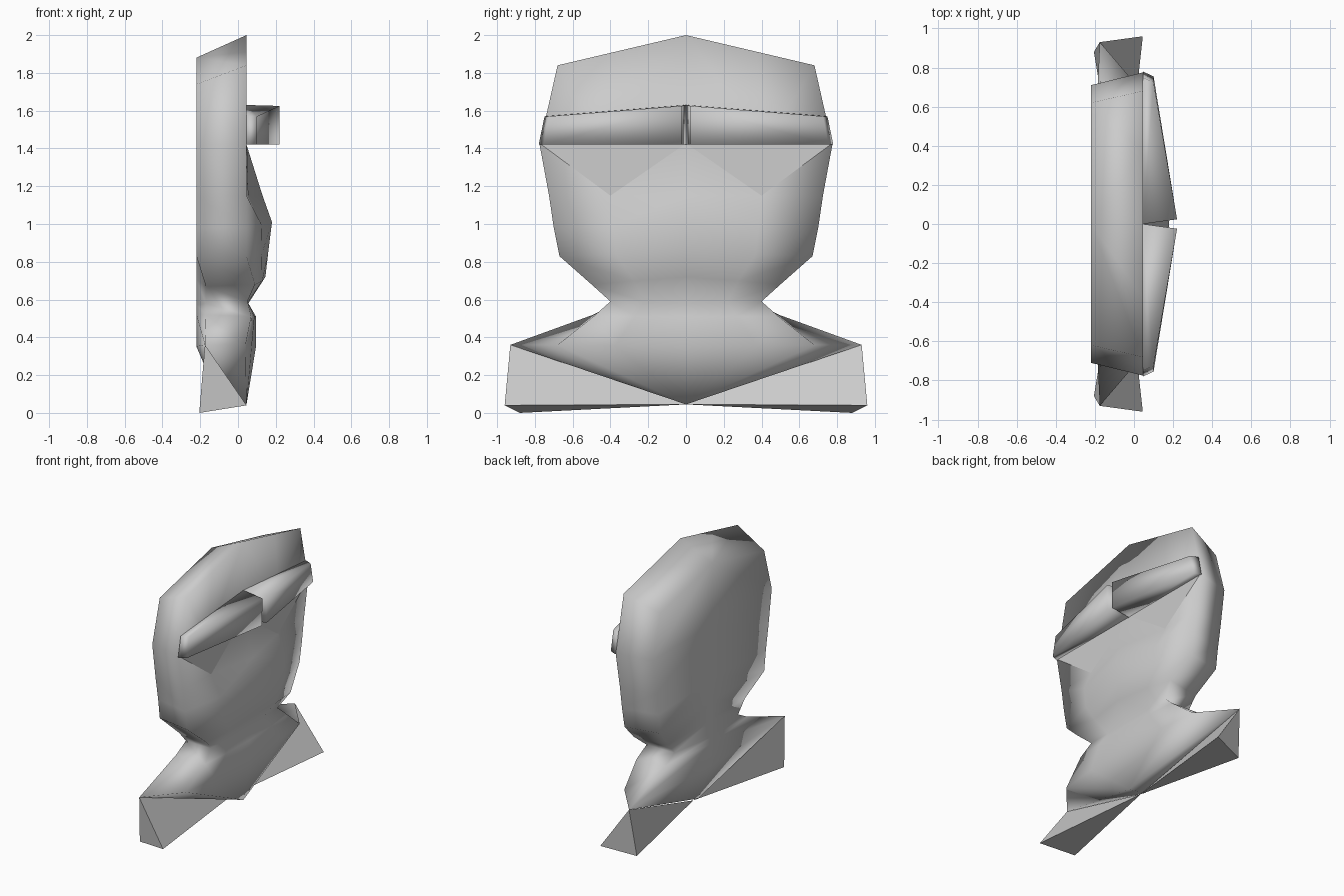
import bpy, bmesh
from mathutils import Vector

old = bpy.data.objects.get("Cube")
if old:
    bpy.data.objects.remove(old, do_unlink=True)

# Single clay colour
clay = bpy.data.materials.new("grey_clay")
clay.use_nodes = True
grey = (0.6, 0.6, 0.6, 1)
clay.diffuse_color = grey
clay.node_tree.nodes["Principled BSDF"].inputs["Base Color"].default_value = grey


def finish(name, bm, smooth=True):
    """Clean the mesh, shade it and link it."""
    bmesh.ops.remove_doubles(bm, verts=bm.verts, dist=0.002)
    bmesh.ops.recalc_face_normals(bm, faces=bm.faces)
    for face in bm.faces:
        face.smooth = smooth
    mesh = bpy.data.meshes.new(name)
    bm.to_mesh(mesh)
    bm.free()
    mesh.materials.append(clay)
    obj = bpy.data.objects.new(name, mesh)
    bpy.context.collection.objects.link(obj)


def add_face(bm, points):
    """Add a face, skipping points that coincide."""
    unique = []
    for p in points:
        if all((Vector(p) - Vector(q)).length > 0.002 for q in unique):
            unique.append(p)
    if len(unique) > 2:
        bm.faces.new([bm.verts.new(p) for p in unique])


def hull(name, corners, side):
    """Solid hull of a few corners, flipped to one side."""
    bm = bmesh.new()
    for x, y, z in corners:
        bm.verts.new((x, side * y, z))
    bmesh.ops.convex_hull(bm, input=bm.verts)
    finish(name, bm, smooth=False)


def half_ring(row, side):
    """Cross-section from front centre round to back centre."""
    cx, cz, sx, sy, sz, bx, by, bz, blend = row
    middle = (sx + (cx - sx) * blend, side * sy * 0.55, cz + (sz - cz) * 0.55)
    spine_x = -0.22 if by else bx
    return [(cx, 0, cz), middle, (sx, side * sy, sz),
            (bx, side * by, bz), (spine_x, 0, bz + (cz - sz) * 0.88)]


# centre x, z; side x, y, z; back x, y, z; cheek fullness
sections = [
    (0.045, 2.0, 0.045, 0.68, 1.84, -0.22, 0.62, 1.74, 0.6),   # crown
    (0.045, 1.42, 0.045, 0.775, 1.42, -0.22, 0.71, 1.42, 0.6),  # brow
    (0.13, 1.15, 0.045, 0.725, 1.15, -0.22, 0.67, 1.15, 0.1),  # eye sockets
    (0.18, 1.01, 0.045, 0.7, 0.98, -0.22, 0.64, 0.98, 0.6),    # nose, cheeks
    (0.16, 0.85, 0.045, 0.67, 0.83, -0.22, 0.62, 0.83, 0.7),   # jaw
    (0.145, 0.72, 0.09, 0.5, 0.68, -0.17, 0.46, 0.67, 0.7),    # chin
    (0.055, 0.58, 0.05, 0.4, 0.59, -0.17, 0.38, 0.58, 0.6),    # neck
    (0.095, 0.51, 0.07, 0.49, 0.51, -0.17, 0.49, 0.52, 0.7),   # collar
    (0.095, 0.35, 0.04, 0.68, 0.36, -0.175, 0.93, 0.36, 0.6),  # chest
    (0.045, 0.045, 0.045, 0, 0.045, -0.1, 0, 0.07, 0.6),       # chest point
]

# Head, neck and chest, lofted through the sections on both sides
bm = bmesh.new()
for side in (-1, 1):
    rings = [half_ring(row, side) for row in sections]
    add_face(bm, rings[0])
    for upper, lower in zip(rings, rings[1:]):
        for i in range(4):
            a, b, c, d = upper[i], upper[i + 1], lower[i + 1], lower[i]
            if i == 0:
                add_face(bm, (a, b, c))
                add_face(bm, (a, c, d))
            else:
                add_face(bm, (a, b, d))
                add_face(bm, (b, c, d))
bmesh.ops.remove_doubles(bm, verts=bm.verts, dist=0.002)
# Hard seam down the middle of the back
for edge in bm.edges:
    if all(abs(v.co.y) < 0.001 and v.co.x < -0.05 for v in edge.verts):
        edge.smooth = False
finish("head_and_chest", bm)

# Right and left copies of the visor, eye panel and shoulder
visor_plan = [(0.045, 0.0, 1.63), (0.22, 0.025, 1.625),
              (0.1, 0.755, 1.57), (0.045, 0.78, 1.57)]
eye_corners = [(0.048, 0.01, 1.42), (0.048, 0.765, 1.42),
               (0.055, 0.4, 1.15), (0.02, 0.39, 1.35)]
shoulder_corners = [(-0.175, 0.93, 0.36), (0.045, 0.96, 0.04),
                    (-0.205, 0.88, 0), (-0.06, 0, 0.045)]
for side, label in ((-1, "right"), (1, "left")):
    # Brow visor wedge, leaning in at the top to follow the temples
    bm = bmesh.new()
    top = [(x, side * y * 0.96, z) for x, y, z in visor_plan]
    base = [(x, side * y, 1.42) for x, y, z in visor_plan]
    add_face(bm, top)
    add_face(bm, base)
    for i in range(4):
        j = (i + 1) % 4
        add_face(bm, (top[i], top[j], base[j], base[i]))
    finish("brow_visor_" + label, bm)
    hull("eye_panel_" + label, eye_corners, side)
    hull("shoulder_" + label, shoulder_corners, side)
